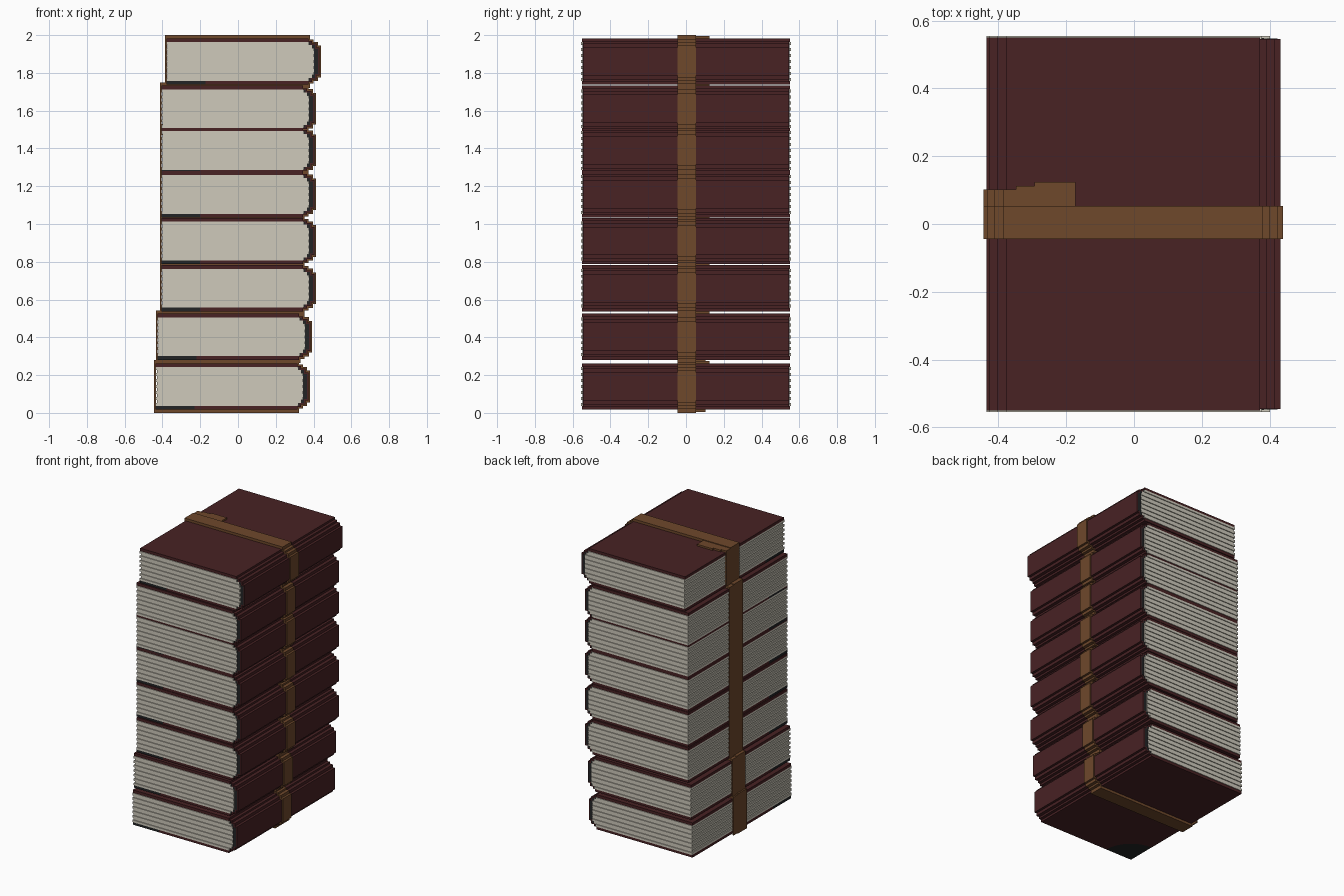
import bpy, bmesh, math

if "Cube" in bpy.data.objects:
    bpy.data.objects.remove(bpy.data.objects["Cube"])


def material(name, rgb):
    m = bpy.data.materials.new(name)
    m.diffuse_color = (*rgb, 1)
    m.use_nodes = True
    m.node_tree.nodes["Principled BSDF"].inputs["Base Color"].default_value = m.diffuse_color
    return m


MAROON = material("maroon cover", (0.065, 0.0159, 0.0176))
PAGE = material("cream paper", (0.62, 0.59, 0.50))
LEATHER = material("brown leather", (0.156, 0.065, 0.024))
DARK = material("charcoal", (0.0159, 0.0176, 0.0185))


def prism(bm, pts, lo, hi, axis):
    """Extrude a flat outline along 'y' (points are x,z) or 'z' (points are x,y)."""
    def put(p, d):
        return (p[0], d, p[1]) if axis == 'y' else (p[0], p[1], d)
    a = [bm.verts.new(put(p, lo)) for p in pts]
    b = [bm.verts.new(put(p, hi)) for p in pts]
    faces = [bm.faces.new(a), bm.faces.new(b)]
    n = len(pts)
    for i in range(n):
        j = (i + 1) % n
        faces.append(bm.faces.new((a[i], a[j], b[j], b[i])))
    bmesh.ops.recalc_face_normals(bm, faces=faces)


def box(bm, x0, x1, y0, y1, z0, z1):
    prism(bm, [(x0, y0), (x1, y0), (x1, y1), (x0, y1)], z0, z1, 'z')


def ring(bm, outer, inner, y0, y1):
    """Closed band between two matching outlines in the x-z plane."""
    loops = [[bm.verts.new((x, y, z)) for x, z in pts]
             for pts, y in ((outer, y0), (outer, y1), (inner, y1), (inner, y0))]
    n, faces = len(outer), []
    for k in range(4):
        p, q = loops[k], loops[(k + 1) % 4]
        for i in range(n):
            j = (i + 1) % n
            faces.append(bm.faces.new((p[i], p[j], q[j], q[i])))
    bmesh.ops.recalc_face_normals(bm, faces=faces)


def finish(bm, name, mat, loc):
    me = bpy.data.meshes.new(name)
    bm.to_mesh(me)
    bm.free()
    me.materials.append(mat)
    ob = bpy.data.objects.new(name, me)
    ob.location = loc
    bpy.context.collection.objects.link(ob)


def mirrored(half):
    return half + [(x, -z) for x, z in reversed(half)]


# upper half outlines (x, z) of the stepped spine and of the strap
SPINE = [(.345, .1225), (.345, .108), (.365, .108), (.365, .095),
         (.388, .095), (.388, .075), (.405, .075)]
LINING = [(.337, .1145), (.337, .100), (.357, .100), (.357, .087),
          (.380, .087), (.380, .067), (.397, .067)]
STRAP_OUT = [(-.4125, .14), (.353, .14), (.353, .117), (.374, .117),
             (.374, .104), (.397, .104), (.397, .084), (.4125, .084)]
STRAP_IN = [(-.404, .1225), (.345, .1225), (.345, .108), (.365, .108),
            (.365, .095), (.388, .095), (.388, .075), (.405, .075)]


def build_book(i, x, z):
    loc, tag = (x, 0, z), f"_{i}"
    left, yc, r = -.405, .55, .205
    arc = [(left + r * math.cos(t), -yc + r * math.sin(t))
           for t in (math.pi / 2 * k / 8 for k in range(9))]

    # cover: top board, bottom board with a rounded corner removed, spine shell
    bm = bmesh.new()
    box(bm, left, .345, -yc, yc, .103, .1225)
    prism(bm, arc[::-1] + [(.345, -yc), (.345, yc), (left, yc)], -.1225, -.103, 'z')
    prism(bm, mirrored(SPINE) + mirrored(LINING)[::-1], -.546, .546, 'y')
    finish(bm, "cover" + tag, MAROON, loc)

    # dark corner of the bottom board
    bm = bmesh.new()
    prism(bm, arc + [(left, -yc)], -.1225, -.103, 'z')
    finish(bm, "cover_corner" + tag, DARK, loc)

    # dark filling behind the spine
    bm = bmesh.new()
    prism(bm, mirrored(LINING[1:]), -.547, .547, 'y')
    finish(bm, "spine_lining" + tag, DARK, loc)

    # page block of alternating layers
    bm = bmesh.new()
    n, h = 13, .206 / 13
    for k in range(n):
        inset = .006 * (k % 2)
        right = (.35, .365, .375)[min(k, n - 1 - k, 2)]
        z0 = -.103 + k * h
        box(bm, left + inset, right, -.555 + inset, .555 - inset, z0, z0 + h)
    finish(bm, "pages" + tag, PAGE, loc)

    # strap following the book outline
    bm = bmesh.new()
    ring(bm, mirrored(STRAP_OUT), mirrored(STRAP_IN), -.045, .053)
    finish(bm, "strap" + tag, LEATHER, loc)

    # loose strap end: down the fore edge and folded on to the top board
    bm = bmesh.new()
    box(bm, -.4125, -.404, .053, .102, -.135, .135)
    box(bm, -.4125, -.375, .053, .102, .1225, .135)
    box(bm, -.375, -.32, .053, .112, .1225, .135)
    box(bm, -.32, -.20, .053, .124, .1225, .135)
    finish(bm, "strap_end" + tag, LEATHER, loc)


# stack: (x shift, centre height) from bottom to top
STACK = [(-.031, .14), (-.021, .403), (0, .66), (0, .91),
         (0, 1.157), (0, 1.39), (0, 1.61), (.027, 1.86)]
for i, (x, z) in enumerate(STACK, 1):
    build_book(i, x, z)
